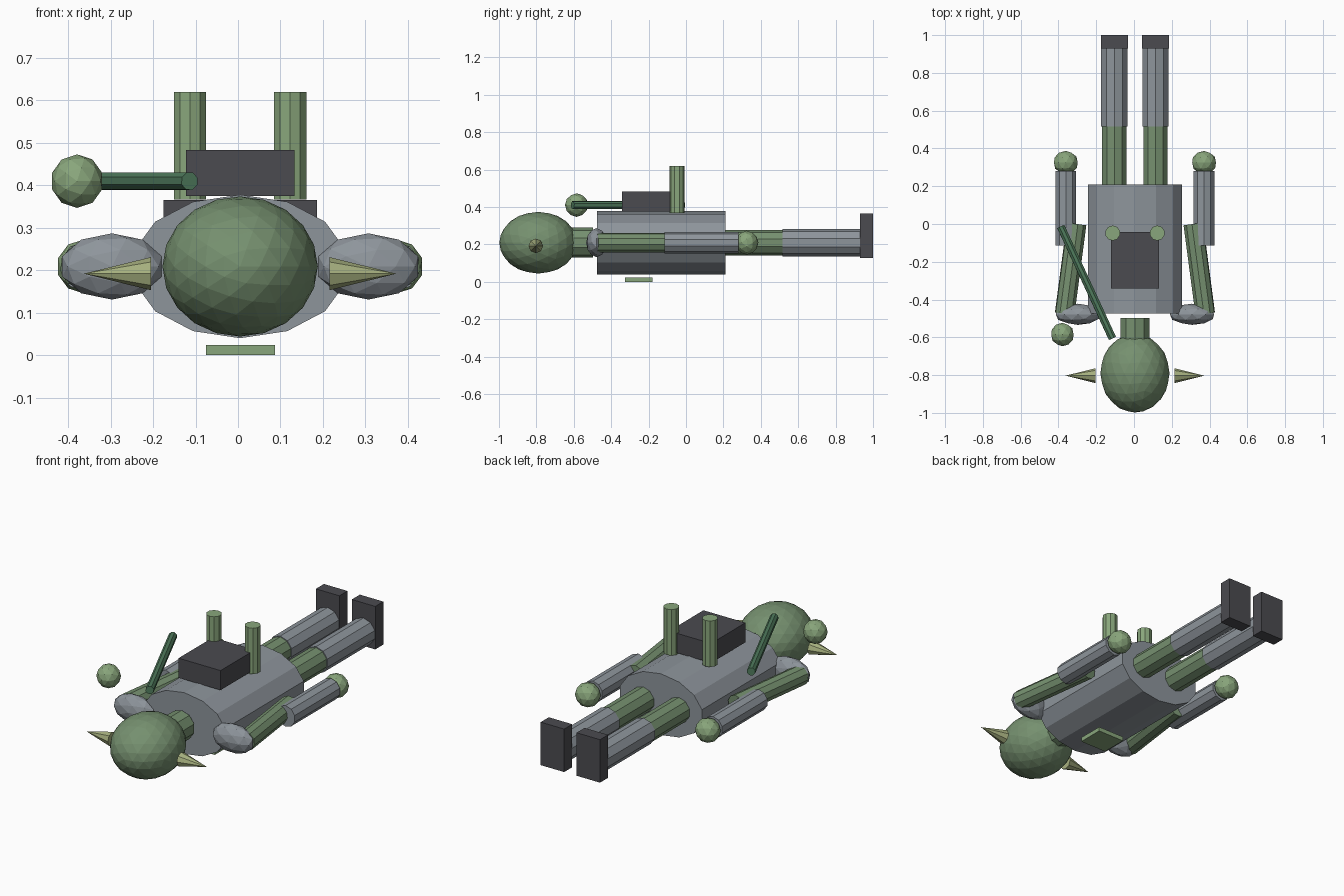
import bpy
from mathutils import Vector

if "Cube" in bpy.data.objects:
    bpy.data.objects.remove(bpy.data.objects["Cube"])

CX, CZ = 0.005, 0.209   # body axis


def mat(name, r, g, b):
    m = bpy.data.materials.new(name)
    m.diffuse_color = (r, g, b, 1)
    m.use_nodes = True
    m.node_tree.nodes["Principled BSDF"].inputs["Base Color"].default_value = m.diffuse_color
    return m


SKIN = mat("skin_green", 0.18, 0.28, 0.16)
LIGHT = mat("light_green", 0.25, 0.38, 0.20)
EAR = mat("ear_green", 0.38, 0.43, 0.21)
ROD = mat("rod_green", 0.08, 0.20, 0.11)
METAL = mat("metal_grey", 0.27, 0.30, 0.33)
DARK = mat("dark_grey", 0.07, 0.07, 0.08)


def finish(name, m, scale=None):
    o = bpy.context.object
    o.name = name
    if scale:
        o.scale = scale
    o.data.materials.append(m)
    return o


def tube(name, a, b, r, n, m, r2=None, scale=None):
    a, b = Vector(a), Vector(b)
    d = b - a
    bpy.ops.mesh.primitive_cone_add(vertices=n, radius1=r, radius2=r if r2 is None else r2,
                                    depth=d.length, location=(a + b) / 2)
    o = finish(name, m, scale)
    o.rotation_euler = Vector((0, 0, 1)).rotation_difference(d).to_euler()
    return o


def ball(name, c, r, sub, m):
    bpy.ops.mesh.primitive_ico_sphere_add(subdivisions=sub, radius=1, location=c,
                                          rotation=(1.5708, 0, 0))
    # the ball is turned so its poles lie along y
    return finish(name, m, (r[0], r[2], r[1]))


def box(name, x, y, z, m):
    bpy.ops.mesh.primitive_cube_add(size=1, location=[sum(v) / 2 for v in (x, y, z)])
    return finish(name, m, [v[1] - v[0] for v in (x, y, z)])


# body, neck and head
tube("torso", (CX, -0.475, CZ), (CX, 0.21, CZ), 1, 14, METAL, scale=(0.256, 0.169, 1))
tube("neck", (CX, -0.64, CZ), (CX, -0.497, CZ), 0.08, 10, SKIN)
ball("head", (CX, -0.79, CZ), (0.183, 0.208, 0.165), 3, SKIN)

for side, s in (("left", -1), ("right", 1)):
    def X(v):
        return CX + s * v

    # ear
    tube(side + "_ear", (X(0.21), -0.803, 0.192), (X(0.368), -0.803, 0.192), 0.039, 8, EAR, r2=0)
    # arm
    ball(side + "_shoulder", (X(0.302), -0.478, CZ), (0.123, 0.056, 0.078), 2, METAL)
    tube(side + "_upper_arm", (X(0.372), -0.475, CZ), (X(0.309), 0.0, CZ), 0.053, 10, SKIN)
    tube(side + "_forearm", (X(0.366), -0.115, CZ), (X(0.366), 0.28, CZ), 0.058, 10, METAL)
    ball(side + "_hand", (X(0.366), 0.325, CZ), (0.066, 0.062, 0.064), 2, LIGHT)
    # leg
    tube(side + "_thigh", (X(0.109), 0.17, CZ), (X(0.109), 0.53, CZ), 0.068, 10, SKIN)
    tube(side + "_shin", (X(0.109), 0.517, CZ), (X(0.109), 0.935, CZ), 0.073, 10, METAL)
    box(side + "_foot", (X(0.038), X(0.181)) if s > 0 else (X(0.181), X(0.038)),
        (0.93, 1.0), (0.128, 0.365), DARK)
    # chest pipe
    tube(side + "_pipe", (X(0.118), -0.048, 0.367), (X(0.118), -0.048, 0.62), 0.04, 10, LIGHT)

# chest pack and plate below the body
box("chest_pack", (-0.123, 0.133), (-0.342, -0.043), (0.375, 0.483), DARK)
box("plate", (-0.075, 0.087), (-0.326, -0.18), (0, 0.024), LIGHT)

# rod and its loose knob
tube("rod", (-0.388, -0.013, 0.41), (-0.114, -0.606, 0.41), 0.022, 8, ROD)
ball("knob", (-0.379, -0.585, 0.41), (0.062, 0.062, 0.063), 2, LIGHT)
